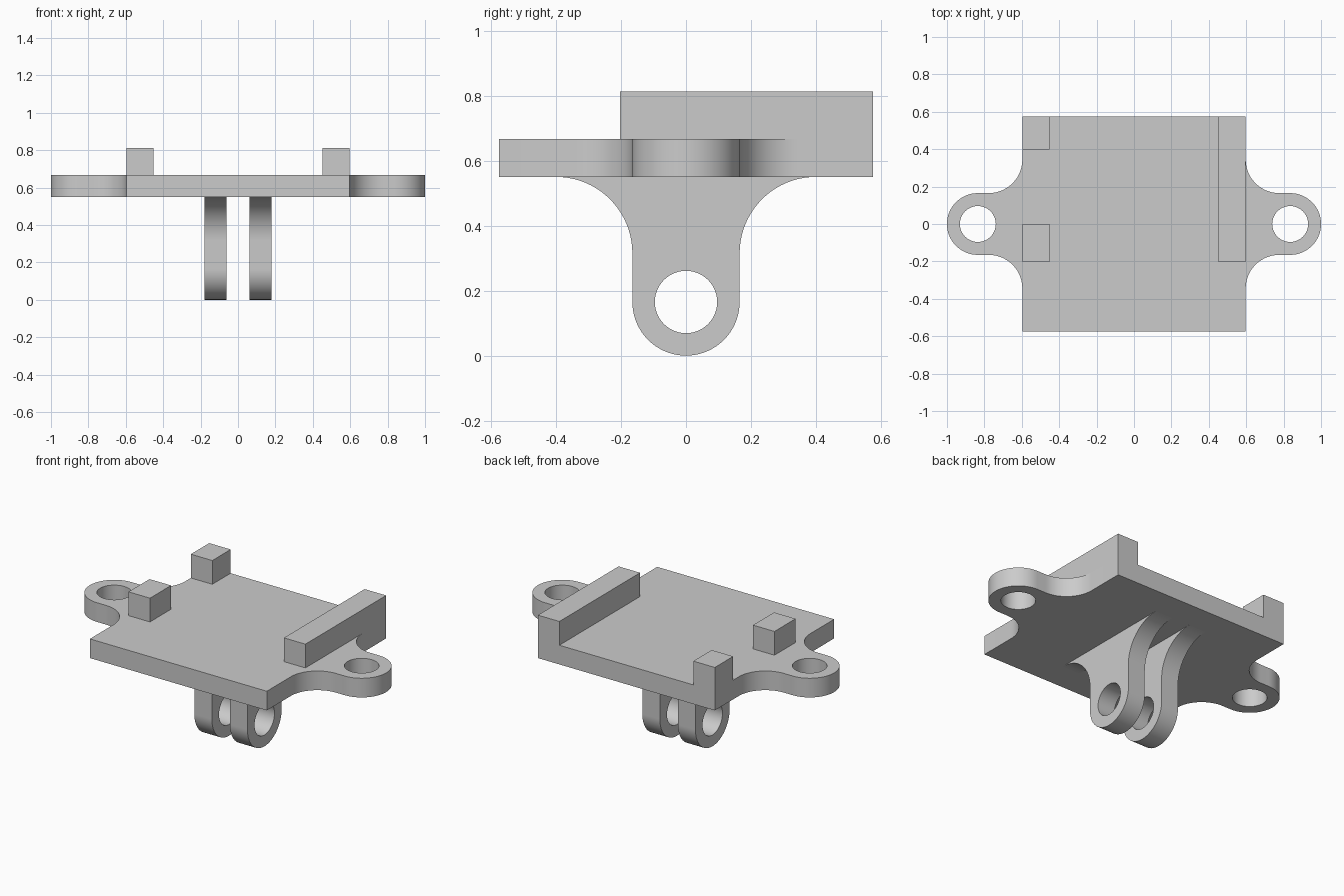
import bpy
import bmesh
from math import sin, cos, pi, radians
from mathutils import Matrix, Vector

if "Cube" in bpy.data.objects:
    bpy.data.objects.remove(bpy.data.objects["Cube"], do_unlink=True)

# Main dimensions
HALF_X, HALF_Y = 0.597, 0.575
PLATE_BOTTOM, PLATE_TOP, BLOCK_TOP = 0.55, 0.667, 0.812
LUG_R, HOLE_R = 0.165, 0.096
EAR_X = 1 - LUG_R
BLOCK_INNER = 0.452

grey = bpy.data.materials.new("plain_grey")
grey.use_nodes = True
grey.diffuse_color = (0.6, 0.6, 0.6, 1)
grey.node_tree.nodes["Principled BSDF"].inputs["Base Color"].default_value = grey.diffuse_color


def arc(cx, cy, r, start, end, steps):
    angles = [radians(start + (end - start) * i / steps) for i in range(steps + 1)]
    return [(cx + r * cos(a), cy + r * sin(a)) for a in angles]


def lug_side(reach, fillet):
    """Full lug outline as (outward, across) points, from one root to the other."""
    half = arc(fillet, LUG_R + fillet, fillet, 180, 270, 20)
    half += arc(reach, 0, LUG_R, 90, 0, 24)
    return half + [(u, -v) for u, v in reversed(half[:-1])]


def hole(cx, cy):
    return arc(cx, cy, HOLE_R, 0, 360, 48)[:-1]


def add_object(name, mesh):
    obj = bpy.data.objects.new(name, mesh)
    bpy.context.collection.objects.link(obj)
    mesh.materials.clear()
    mesh.materials.append(grey)
    return obj


def extruded(name, loops, thickness, matrix):
    """Solid sheet from an outline and its holes, extruded about its own plane."""
    curve = bpy.data.curves.new(name + "_profile", "CURVE")
    curve.dimensions = "2D"
    curve.fill_mode = "BOTH"
    curve.extrude = thickness / 2
    for loop in loops:
        spline = curve.splines.new("POLY")
        spline.points.add(len(loop) - 1)
        for point, (x, y) in zip(spline.points, loop):
            point.co = (x, y, 0, 1)
        spline.use_cyclic_u = True
    temp = bpy.data.objects.new(name + "_profile", curve)
    bpy.context.collection.objects.link(temp)
    mesh = bpy.data.meshes.new_from_object(
        temp.evaluated_get(bpy.context.evaluated_depsgraph_get()))
    bpy.data.objects.remove(temp, do_unlink=True)
    bpy.data.curves.remove(curve)
    # Weld caps to walls
    bm = bmesh.new()
    bm.from_mesh(mesh)
    bmesh.ops.remove_doubles(bm, verts=bm.verts, dist=0.0001)
    bmesh.ops.recalc_face_normals(bm, faces=bm.faces)
    bm.transform(matrix)
    bm.to_mesh(mesh)
    bm.free()
    obj = add_object(name, mesh)
    bpy.ops.object.select_all(action="DESELECT")
    obj.select_set(True)
    bpy.context.view_layer.objects.active = obj
    bpy.ops.object.shade_smooth_by_angle(angle=radians(30))
    return obj


def box(name, low, high):
    low, high = Vector(low), Vector(high)
    mesh = bpy.data.meshes.new(name)
    bm = bmesh.new()
    bmesh.ops.create_cube(bm, size=1)
    bm.transform(Matrix.Translation((low + high) / 2) @ Matrix.Diagonal((*(high - low), 1)))
    bm.to_mesh(mesh)
    bm.free()
    return add_object(name, mesh)


# Base plate with a drilled ear on each side
left_edge = [(HALF_X, HALF_Y)]
left_edge += [(HALF_X + u, v) for u, v in lug_side(EAR_X - HALF_X, 0.18)]
left_edge += [(HALF_X, -HALF_Y)]
outline = left_edge + [(-x, y) for x, y in reversed(left_edge)]
extruded("base_plate", [outline, hole(EAR_X, 0), hole(-EAR_X, 0)], PLATE_TOP - PLATE_BOTTOM,
         Matrix.Translation((0, 0, (PLATE_BOTTOM + PLATE_TOP) / 2)))

# Pair of hinge prongs under the plate, with the profile standing in the YZ plane
prong = [(v, PLATE_BOTTOM - u) for u, v in lug_side(PLATE_BOTTOM - LUG_R, 0.235)]
stand_up = Matrix(((0, 0, 1, 0), (1, 0, 0, 0), (0, 1, 0, 0), (0, 0, 0, 1)))
for side, x in (("left", 0.12), ("right", -0.12)):
    extruded(side + "_hinge_prong", [prong, hole(0, LUG_R)], 0.118,
             Matrix.Translation((x, 0, 0)) @ stand_up)

# Retaining rail on the left, two stop blocks on the right
box("left_rail", (BLOCK_INNER, -0.203, PLATE_TOP), (HALF_X, HALF_Y, BLOCK_TOP))
for name, front, back in (("front_stop", -0.203, 0), ("rear_stop", 0.398, HALF_Y)):
    box(name, (-HALF_X, front, PLATE_TOP), (-BLOCK_INNER, back, BLOCK_TOP))
